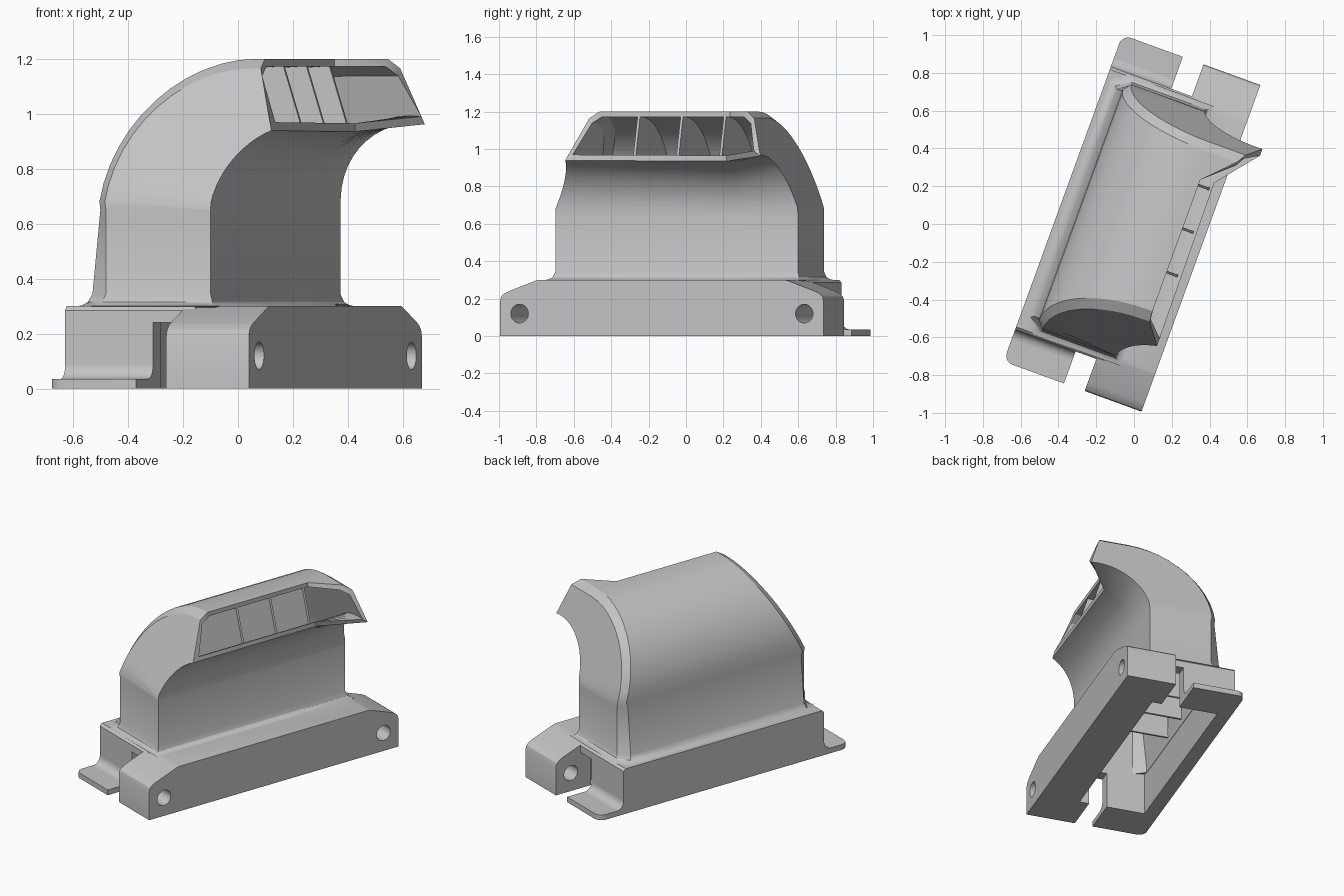
import bpy, bmesh, math

if "Cube" in bpy.data.objects:
    bpy.data.objects.remove(bpy.data.objects["Cube"])

TURN = math.radians(-20)          # whole part is turned about z
N = 12                            # steps in the duct bend

grey = bpy.data.materials.new("light grey plastic")
grey.diffuse_color = (0.55, 0.55, 0.55, 1)
grey.use_nodes = True
grey.node_tree.nodes["Principled BSDF"].inputs["Base Color"].default_value = grey.diffuse_color


def finish(name, bm, turn=True):
    bmesh.ops.recalc_face_normals(bm, faces=bm.faces)
    me = bpy.data.meshes.new(name)
    bm.to_mesh(me)
    bm.free()
    ob = bpy.data.objects.new(name, me)
    bpy.context.collection.objects.link(ob)
    me.materials.append(grey)
    if turn:
        ob.rotation_euler[2] = TURN
    return ob


def prism(name, pts, axis, lo, hi):
    """Extrude a 2D outline along x (points are y,z) or z (points are x,y)."""
    bm = bmesh.new()
    place = (lambda p, h: (h, p[0], p[1])) if axis == 'x' else (lambda p, h: (p[0], p[1], h))
    a = [bm.verts.new(place(p, lo)) for p in pts]
    b = [bm.verts.new(place(p, hi)) for p in pts]
    bm.faces.new(a)
    bm.faces.new(b)
    for i in range(len(pts)):
        j = (i + 1) % len(pts)
        bm.faces.new((a[i], a[j], b[j], b[i]))
    return finish(name, bm)


def box(name, x0, x1, y0, y1, z0, z1):
    return prism(name, [(x0, y0), (x1, y0), (x1, y1), (x0, y1)], 'z', z0, z1)


def cut(ob, cutters):
    for c in cutters:
        c.hide_render = True
        m = ob.modifiers.new("cut", 'BOOLEAN')
        m.operation, m.solver, m.object = 'DIFFERENCE', 'EXACT', c
        bpy.context.view_layer.objects.active = ob
        bpy.ops.object.modifier_apply(modifier=m.name)
    for c in cutters:
        bpy.data.objects.remove(c)


def smooth(ob):
    bpy.ops.object.select_all(action='DESELECT')
    ob.select_set(True)
    bpy.context.view_layer.objects.active = ob
    bpy.ops.object.shade_smooth_by_angle(angle=math.radians(30))


# hollow base body, with a notch in each end wall
half = [(0.74, 0), (0.74, 0.285), (0.725, 0.30)]
body = prism("base_body", half + [(-y, z) for y, z in reversed(half)], 'x', -0.40, 0.10)
cut(body, [box("cavity", -0.31, 0.12, -0.66, 0.66, -0.1, 0.5),
           box("notch_a", -0.06, 0.057, 0.60, 1, -0.1, 0.24),
           box("notch_b", -0.06, 0.057, -1, -0.60, -0.1, 0.24)])

# mounting block with sloped ends and cross holes
half = [(0.92, 0), (0.92, 0.19), (0.913, 0.212), (0.895, 0.228), (0.87, 0.24),
        (0.72, 0.295), (0.70, 0.30)]
block = prism("mounting_block", half + [(-y, z) for y, z in reversed(half)], 'x', 0.057, 0.377)
cutters = [box("cavity", -0.31, 0.12, -0.66, 0.66, -0.1, 0.5)]
for s in (-1, 1):
    ring = [(s * 0.81 + 0.05 * math.cos(k * math.pi / 16), 0.12 + 0.05 * math.sin(k * math.pi / 16))
            for k in range(32)]
    cutters.append(prism("hole", ring, 'x', -0.2, 0.6))
cut(block, cutters)
smooth(block)

# thin foot tabs with a rounded corner and a fillet up to the wall
for s, side in ((-1, "front"), (1, "back")):
    corner = [(-0.35 - 0.05 * math.sin(a), s * (0.87 + 0.05 * math.cos(a)))
              for a in [k * math.pi / 12 for k in range(7)]]
    tab = prism(side + "_tab", [(-0.06, s * 0.73), (-0.06, s * 0.92)] + corner + [(-0.40, s * 0.73)],
                'z', 0, 0.035)
    smooth(tab)
    arc = [(s * (0.79 - 0.05 * math.cos(a)), 0.085 - 0.05 * math.sin(a))
           for a in [k * math.pi / 12 for k in range(7)]]
    smooth(prism(side + "_tab_fillet", [(s * 0.735, 0.03)] + arc, 'x', -0.40, -0.06))


# duct cross-sections: straight riser, then a bend that flares at the back end
def v_near(z, t):
    return -0.69 + 0.48 * max(0, z - 0.68) + t


def v_far(z, t):
    return 0.69 - 0.30 * max(0, z - 0.68) - t


RISER = [(0.30, 0.04), (0.304, 0.025), (0.315, 0.011), (0.345, 0.0), (0.65, 0.0)]


def outer_pt(k, r, w_end):
    a = math.pi - math.pi / 2 * min(k / N, 1)
    z = 0.68 + r * math.sin(a)
    return (0.22 + r * math.cos(a) if k <= N else w_end), z


def inner_pt(k, t, w_end):
    r = 0.315 + t
    end = math.acos((w_end - 0.46) / r)
    a = math.pi + (end - math.pi) * k / (N + 1)
    return 0.46 + r * math.cos(a), 0.65 + r * math.sin(a)


def sections(t):
    rows = []
    for z, e in RISER:
        e = 0 if t else e
        taper = 0.035 * (0.65 - z) / 0.35
        wo, wc, wi = -0.30 - taper - e + t, -0.26 - e + t, 0.145 + e - t
        n, f = v_near(z, t) - e, v_far(z, t) + e
        rows.append([(wi, n, z), (wc, n, z), (wo, n + 0.05, z), (wo, 0.34, z),
                     (wo, f - 0.05, z), (wc, f, z), (wi, f, z), (wi, 0.35, z)])
    if t:  # lining reaches down into the base
        rows[0] = [(w, v, 0.27) for w, v, z in rows[0]]
    for k in range(N + 2):
        row = []
        w, z = inner_pt(k, t, 0.335)
        row.append((w, v_near(z, t), z))
        w, z = outer_pt(k, 0.485 - t, 0.255)
        row.append((w, v_near(z, t), z))
        w, z = outer_pt(k, 0.52 - t, 0.25)
        row.append((w, v_near(z, t) + 0.04, z))
        row.append((w, 0.34, z))
        w, z = outer_pt(k, 0.52 - t, 0.40)
        row.append((w, v_far(z, t) - 0.04, z))
        w, z = outer_pt(k, 0.485 - t, 0.43)
        row.append((w, v_far(z, t), z))
        w, z = inner_pt(k, t, 0.503)
        row.append((w, v_far(z, t), z))
        w, z = inner_pt(k, t, 0.325)
        row.append((w, 0.35, z))
        rows.append(row)
    return rows


# curved duct shell: outer skin, lining and lip
bm = bmesh.new()
ends = []
for t in (0, 0.028):
    grid = [[bm.verts.new(p) for p in row] for row in sections(t)]
    for a, b in zip(grid, grid[1:]):
        for i in range(8):
            j = (i + 1) % 8
            bm.faces.new((a[i], a[j], b[j], b[i]))
    ends.append((grid[0], grid[-1]))
for e in (0, 1):  # bridge skin and lining at the foot and at the lip
    a, b = ends[0][e], ends[1][e]
    for i in range(8):
        j = (i + 1) % 8
        bm.faces.new((a[i], a[j], b[j], b[i]))
smooth(finish("curved_duct", bm))

# guide vanes inside the duct
for n, v in enumerate((-0.18, 0.065, 0.31)):
    bm = bmesh.new()
    rows = [((-0.29, 0.28), (0.13, 0.28))]
    for k in range(N + 2):
        rows.append((outer_pt(k, 0.505, 0.24), inner_pt(k, 0.015, 0.315)))
    outline = [r[0] for r in rows] + [r[1] for r in reversed(rows)]
    sides = []
    for off in (-0.007, 0.007):
        grid = [[bm.verts.new((w, v + off, z)) for w, z in r] for r in rows]
        for a, b in zip(grid, grid[1:]):
            bm.faces.new((a[0], a[1], b[1], b[0]))
        sides.append([g[0] for g in grid] + [g[1] for g in reversed(grid)])
    a, b = sides
    for i in range(len(a)):
        j = (i + 1) % len(a)
        bm.faces.new((a[i], a[j], b[j], b[i]))
    finish("guide_vane_%d" % (n + 1), bm)
